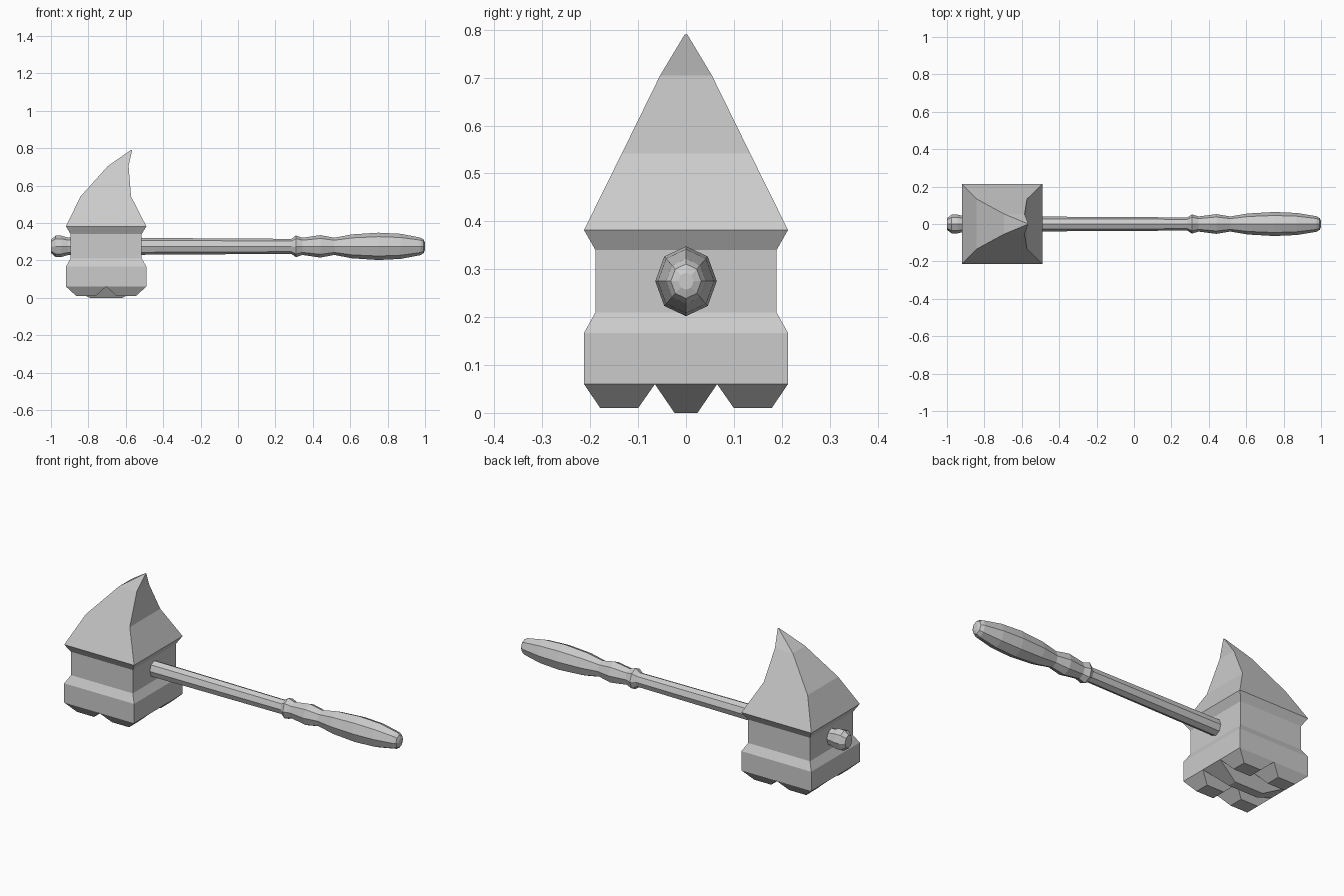
import bpy, bmesh
from math import cos, sin, pi

if "Cube" in bpy.data.objects:
    bpy.data.objects.remove(bpy.data.objects["Cube"])


def loft(bm, rings):
    """Skin a closed, capped tube through rings of equal point count."""
    loops = [[bm.verts.new(p) for p in ring] for ring in rings]
    n = len(loops[0])
    for a, b in zip(loops, loops[1:]):
        for i in range(n):
            j = (i + 1) % n
            bm.faces.new((a[i], a[j], b[j], b[i]))
    bm.faces.new(loops[0][::-1])
    bm.faces.new(loops[-1])


def rect(x0, x1, y0, y1, z):
    return [(x0, y0, z), (x1, y0, z), (x1, y1, z), (x0, y1, z)]


def finish(bm, name):
    bmesh.ops.recalc_face_normals(bm, faces=bm.faces)
    mesh = bpy.data.meshes.new(name)
    bm.to_mesh(mesh)
    bm.free()
    obj = bpy.data.objects.new(name, mesh)
    bpy.context.collection.objects.link(obj)
    return obj


CX, HX, HY = -0.705, 0.215, 0.213

# Hammer head with waist and hooked spike: (x left, x right, half y, z)
levels = [
    (-0.92, -0.49, HY, 0.06),
    (-0.92, -0.49, HY, 0.167),
    (-0.895, -0.515, 0.189, 0.21),
    (-0.895, -0.515, 0.189, 0.34),
    (-0.92, -0.49, HY, 0.382),
    (-0.842, -0.572, 0.134, 0.542),
    (-0.695, -0.585, 0.054, 0.705),
    (-0.572, -0.566, 0.003, 0.79),
]
bm = bmesh.new()
loft(bm, [rect(a, b, -y, y, z) for a, b, y, z in levels])
finish(bm, "hammer_head")

# Striking face: four corner studs and a central ridge
bm = bmesh.new()
for sx in (-1, 1):
    for sy in (-1, 1):
        loft(bm, [
            rect(CX, CX + sx * HX, sy * 0.065, sy * HY, 0.06),
            rect(CX + sx * 0.055, CX + sx * 0.16, sy * 0.1, sy * 0.179, 0.01),
        ])
finish(bm, "corner_studs")

bm = bmesh.new()
loft(bm, [
    rect(CX - HX, CX + HX, -0.065, 0.065, 0.06),
    rect(CX - 0.087, CX + 0.087, -0.024, 0.024, 0.0),
])
finish(bm, "central_ridge")


# Eight-sided turned handle parts: (x, vertical radius)
def turned(name, profile):
    bm = bmesh.new()
    loft(bm, [[(x, 0.88 * r * cos(i * pi / 4), 0.275 + r * sin(i * pi / 4))
               for i in range(8)] for x, r in profile])
    finish(bm, name)


turned("handle_shaft", [(-0.93, 0.047), (-0.51, 0.045), (0.29, 0.04)])
turned("handle_end_knob", [(-1.0, 0.036), (-0.975, 0.057), (-0.945, 0.057),
                           (-0.91, 0.047), (-0.85, 0.047)])
turned("handle_grip", [
    (0.285, 0.04), (0.31, 0.058), (0.345, 0.046), (0.44, 0.06), (0.515, 0.046),
    (0.61, 0.064), (0.75, 0.073), (0.87, 0.067), (0.975, 0.047), (0.993, 0.036),
    (1.0, 0.018),
])
